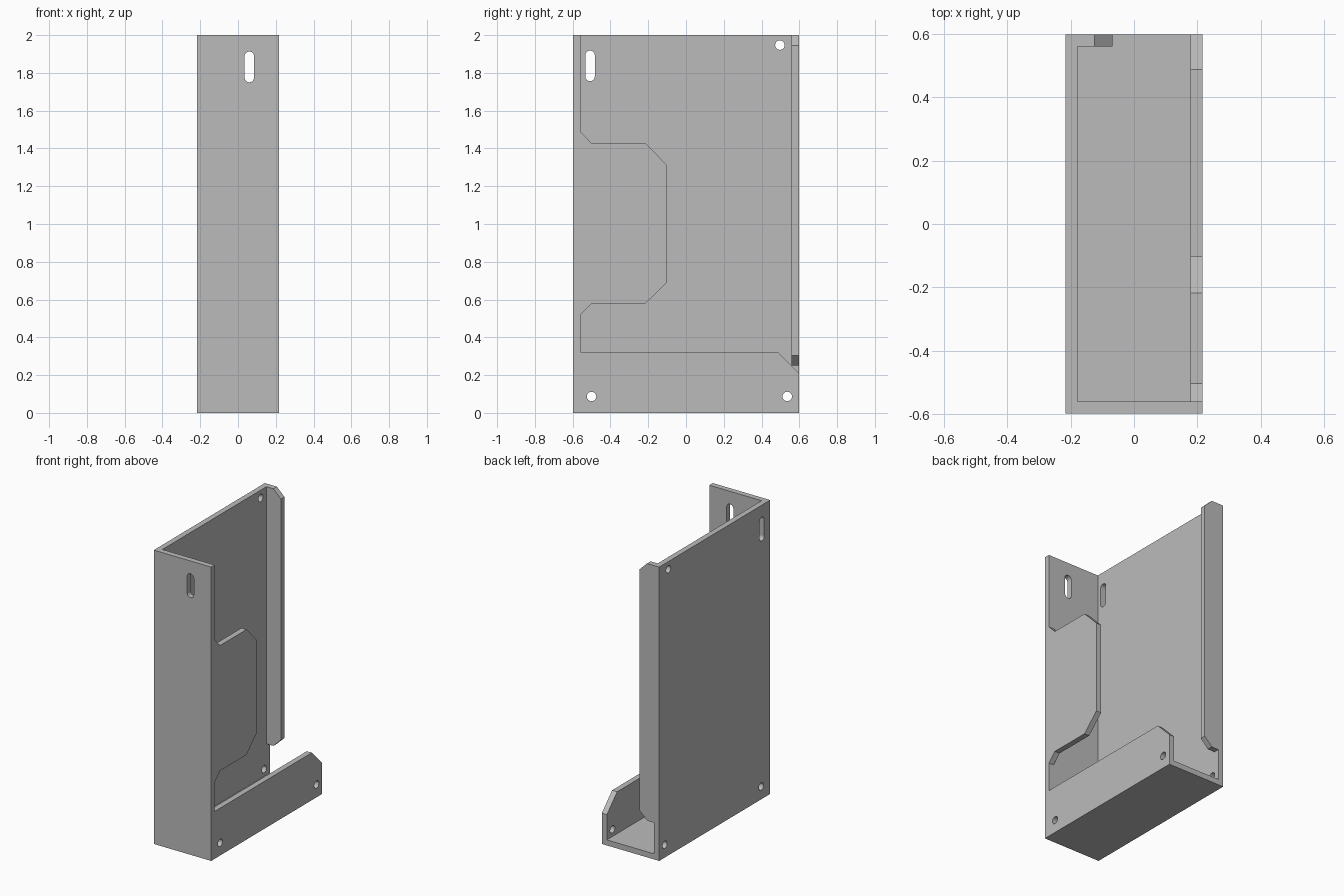
import bpy, bmesh, math
from mathutils import Vector

# Remove the default cube
cube = bpy.data.objects.get("Cube")
if cube:
    bpy.data.objects.remove(cube, do_unlink=True)

# Single grey material
grey = bpy.data.materials.new("plain grey")
grey.use_nodes = True
colour = (0.5, 0.5, 0.5, 1)
grey.diffuse_color = colour
grey.node_tree.nodes["Principled BSDF"].inputs["Base Color"].default_value = colour

# Overall half width, half depth, height, sheet thickness
W, D, H, T = 0.216, 0.597, 2.0, 0.038
IN_X, IN_Y = W - T, D - T
HOLE_R = 0.025

# Maps sheet coordinates (u, v) and an offset into space, by facing axis
PLACE = {
    "x": lambda u, v, o: Vector((o, u, v)),
    "y": lambda u, v, o: Vector((u, o, v)),
    "z": lambda u, v, o: Vector((u, v, o)),
}


def slot(u, low, high, r=HOLE_R, steps=12):
    """Vertical slot outline; a round hole when low equals high."""
    pts = []
    for centre, start in ((high, 0), (low, math.pi)):
        for i in range(steps + 1):
            a = start + math.pi * i / steps
            pts.append((u + r * math.cos(a), centre + r * math.sin(a)))
    # drop the repeated end points of a round hole
    return [p for i, p in enumerate(pts) if math.dist(p, pts[i - 1]) > 1e-5]


def hole(u, v):
    return slot(u, v, v)


def rect(u0, u1, v0, v1):
    return [(u0, v0), (u1, v0), (u1, v1), (u0, v1)]


def sheet(name, axis, start, outline, holes=(), thickness=T):
    """Flat sheet with openings, thickened along its axis."""
    bm = bmesh.new()
    edges = []
    for loop in (outline, *holes):
        vs = [bm.verts.new(PLACE[axis](u, v, start)) for u, v in loop]
        edges += [bm.edges.new((vs[i - 1], vs[i])) for i in range(len(vs))]
    bmesh.ops.triangle_fill(bm, use_beauty=True, edges=edges)
    grown = bmesh.ops.extrude_face_region(bm, geom=bm.faces[:], use_keep_orig=True)
    moved = [g for g in grown["geom"] if isinstance(g, bmesh.types.BMVert)]
    bmesh.ops.translate(bm, verts=moved, vec=PLACE[axis](0, 0, thickness))
    bmesh.ops.recalc_face_normals(bm, faces=bm.faces[:])
    mesh = bpy.data.meshes.new(name)
    bm.to_mesh(mesh)
    bm.free()
    mesh.materials.append(grey)
    obj = bpy.data.objects.new(name, mesh)
    bpy.context.collection.objects.link(obj)
    return obj


# Screw holes shared by both long sides
low_holes = [hole(-0.5, 0.087), hole(0.536, 0.087)]

# Large full-height side
sheet("large_side_panel", "x", -W, rect(-D, D, 0, H),
      low_holes + [hole(0.497, 1.947), slot(-0.508, 1.781, 1.893)])

# Cut-away side: low rail, chamfered flap and front edge
cutaway = [
    (-D, 0), (D, 0), (D, 0.21), (0.486, 0.323), (-IN_Y, 0.323),
    (-IN_Y, 0.519), (-0.502, 0.577), (-0.217, 0.577), (-0.103, 0.689),
    (-0.103, 1.314), (-0.217, 1.43), (-0.502, 1.43), (-IN_Y, 1.489),
    (-IN_Y, H), (-D, H),
]
sheet("cutaway_side_panel", "x", IN_X, cutaway, low_holes)

# Front wall with hanging slot
sheet("front_wall", "y", -D, rect(-IN_X, IN_X, T, H), [slot(0.06, 1.775, 1.888)])

# Floor
sheet("floor", "z", 0, rect(-IN_X, IN_X, -D, D))

# Narrow back lip with chamfered ends
lip_edge, lip_step, lip_low, cut = -0.068, -0.125, 0.25, 0.055
sheet("back_lip", "y", IN_Y, [
    (-IN_X, lip_low), (lip_step, lip_low), (lip_edge, lip_low + cut),
    (lip_edge, H - cut), (lip_step, H), (-IN_X, H),
])
